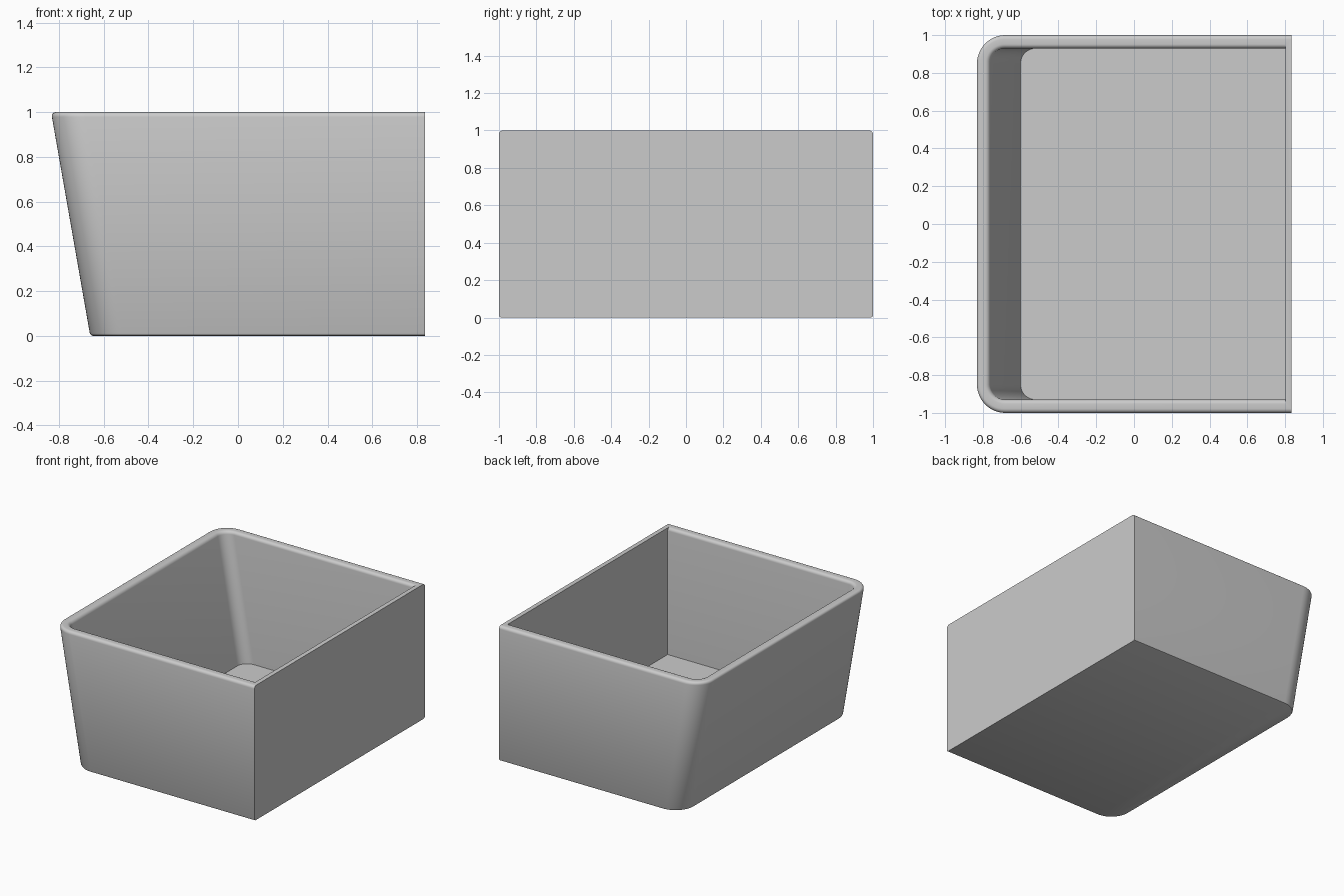
import bpy, bmesh
from math import sin, cos, pi, radians

cube = bpy.data.objects.get("Cube")
if cube:
    bpy.data.objects.remove(cube, do_unlink=True)

WALL, FLOOR, FILLET, CORNER = 0.07, 0.06, 0.022, 0.15
BACK, BACK_WALL, STEPS = 0.835, 0.033, 12


def section(bm, inset, z, back):
    """Ring with two rounded corners on the sloping side and two square ones."""
    x0 = -0.66 - 0.175 * z + inset
    half = 1.0 - inset
    r = CORNER - inset
    pts = [(back, half)]
    for corner in range(2):
        for i in range(STEPS + 1):
            a = pi / 2 * (1 + corner + i / STEPS)
            cy = (half - r) * (1 - 2 * corner)
            pts.append((x0 + r + r * cos(a), cy + r * sin(a)))
    pts.append((back, -half))
    return [bm.verts.new((x, y, z)) for x, y in pts]


# Profile of the wall from the underside, over the rim and down to the floor
arc = [(1 - cos(a), 1 - sin(a)) for a in (pi / 2 * i / 5 for i in range(6))]
outer = [(0.012, 0.0), (0.004, 0.004), (0.0, 0.012)]
outer += [(FILLET * u, 1 - FILLET * v) for u, v in arc]
inner = [(WALL - FILLET * u, 1 - FILLET * v) for u, v in reversed(arc)]
inner.append((WALL, FLOOR))

# Open bin shell
bm = bmesh.new()
rings = [section(bm, i, z, BACK) for i, z in outer]
rings += [section(bm, i, z, BACK - BACK_WALL) for i, z in inner]
for low, high in zip(rings, rings[1:]):
    n = len(low)
    for i in range(n):
        j = (i + 1) % n
        bm.faces.new((low[i], low[j], high[j], high[i]))
bm.faces.new(rings[0])
bm.faces.new(rings[-1])
bmesh.ops.recalc_face_normals(bm, faces=bm.faces)
mesh = bpy.data.meshes.new("bin_shell")
bm.to_mesh(mesh)
bm.free()
bin_shell = bpy.data.objects.new("bin_shell", mesh)
bpy.context.collection.objects.link(bin_shell)

# Plain grey plastic
grey = bpy.data.materials.new("plain_grey")
grey.use_nodes = True
color = (0.6, 0.6, 0.6, 1.0)
grey.diffuse_color = color
grey.node_tree.nodes["Principled BSDF"].inputs["Base Color"].default_value = color
mesh.materials.append(grey)

bpy.ops.object.select_all(action="DESELECT")
bin_shell.select_set(True)
bpy.context.view_layer.objects.active = bin_shell
bpy.ops.object.shade_smooth_by_angle(angle=radians(30))
